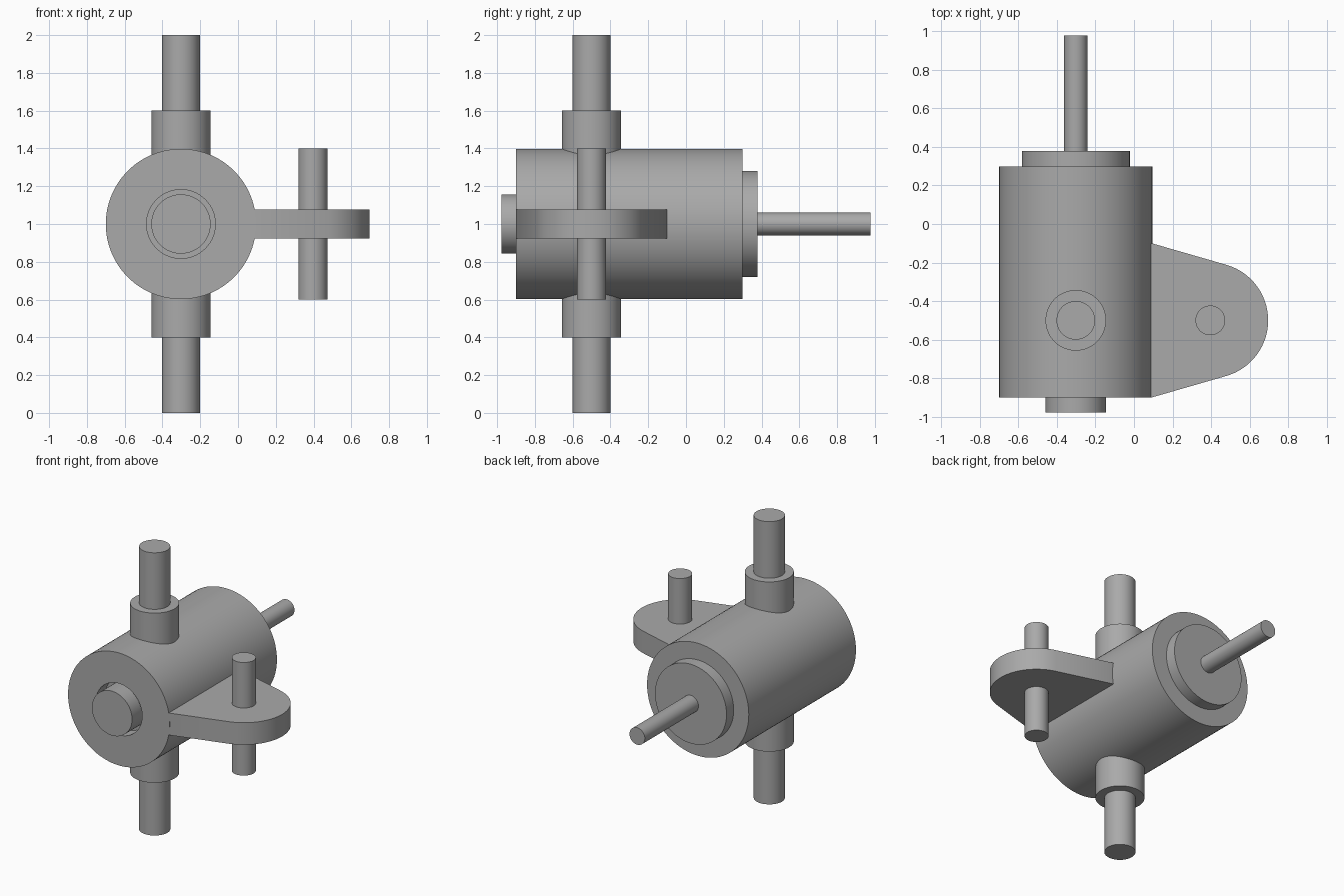
import bpy, bmesh, math
from mathutils import Matrix, Vector

if "Cube" in bpy.data.objects:
    bpy.data.objects.remove(bpy.data.objects["Cube"])

grey = bpy.data.materials.new("plain grey")
grey.use_nodes = True
colour = (0.4, 0.4, 0.4, 1)
grey.diffuse_color = colour
grey.node_tree.nodes["Principled BSDF"].inputs["Base Color"].default_value = colour

AXIS_X, CROSS_Y, MID_Z = -0.302, -0.5, 1.0
PIN_X = 0.396
ALONG_Y = Matrix.Rotation(-math.pi / 2, 4, 'X')  # turns local z into +y


def finish(bm, name, matrix):
    bmesh.ops.recalc_face_normals(bm, faces=bm.faces)
    mesh = bpy.data.meshes.new(name)
    bm.to_mesh(mesh)
    bm.free()
    mesh.transform(matrix)
    mesh.materials.append(grey)
    obj = bpy.data.objects.new(name, mesh)
    bpy.context.collection.objects.link(obj)
    bpy.ops.object.select_all(action='DESELECT')
    obj.select_set(True)
    bpy.context.view_layer.objects.active = obj
    bpy.ops.object.shade_smooth_by_angle(angle=math.radians(30))
    return obj


def lathe(name, profile, matrix, steps=96):
    """Spin (radius, height) points around local z."""
    bm = bmesh.new()
    verts = [bm.verts.new((r, 0, h)) for r, h in profile]
    edges = [bm.edges.new(pair) for pair in zip(verts, verts[1:])]
    bmesh.ops.spin(bm, geom=verts + edges, cent=(0, 0, 0), axis=(0, 0, 1),
                   angle=math.tau, steps=steps)
    bmesh.ops.remove_doubles(bm, verts=bm.verts, dist=1e-5)
    return finish(bm, name, matrix)


def rod(name, radius, low, high, matrix):
    return lathe(name, [(0, low), (radius, low), (radius, high), (0, high)], matrix)


# Parts along the main axis
main = Matrix.Translation((AXIS_X, 0, MID_Z)) @ ALONG_Y
lathe("body", [(0, -0.8), (0.182, -0.8), (0.182, -0.9), (0.398, -0.9),
               (0.398, 0.298), (0, 0.298)], main)
rod("front_plug", 0.157, -0.81, -0.977, main)
rod("rear_cap", 0.28, 0.28, 0.378, main)
rod("rear_shaft", 0.06, 0.36, 0.977, main)

# Upper and lower collars with their pins
for side, sign in (("upper", 1), ("lower", -1)):
    stand = Matrix.Translation((AXIS_X, CROSS_Y, MID_Z)) @ Matrix.Diagonal((1, 1, sign, 1))
    rod(side + "_collar", 0.157, 0.3, 0.6, stand)
    rod(side + "_pin", 0.1, 0.58, 1.0, stand)

# Side lug: tapered plate with a round end tangent to its edges
END_R, ROOT = 0.3, Vector((0.092 - PIN_X, 0.4))
tangent = math.atan2(ROOT.y, ROOT.x) - math.acos(END_R / ROOT.length)
arc = [tangent * (1 - 2 * i / 40) for i in range(41)]
half_root = [(0.04 - PIN_X, 0.39), tuple(ROOT)]
outline = half_root + [(END_R * math.cos(a), END_R * math.sin(a)) for a in arc]
outline += [(x, -y) for x, y in reversed(half_root)]
bm = bmesh.new()
face = bm.faces.new([bm.verts.new((x, y, -0.078)) for x, y in outline])
new = bmesh.ops.extrude_face_region(bm, geom=[face])["geom"]
bmesh.ops.translate(bm, vec=(0, 0, 0.156),
                    verts=[v for v in new if isinstance(v, bmesh.types.BMVert)])
lug_place = Matrix.Translation((PIN_X, CROSS_Y, MID_Z))
finish(bm, "side_lug", lug_place)
rod("lug_pin", 0.077, -0.4, 0.4, lug_place)
